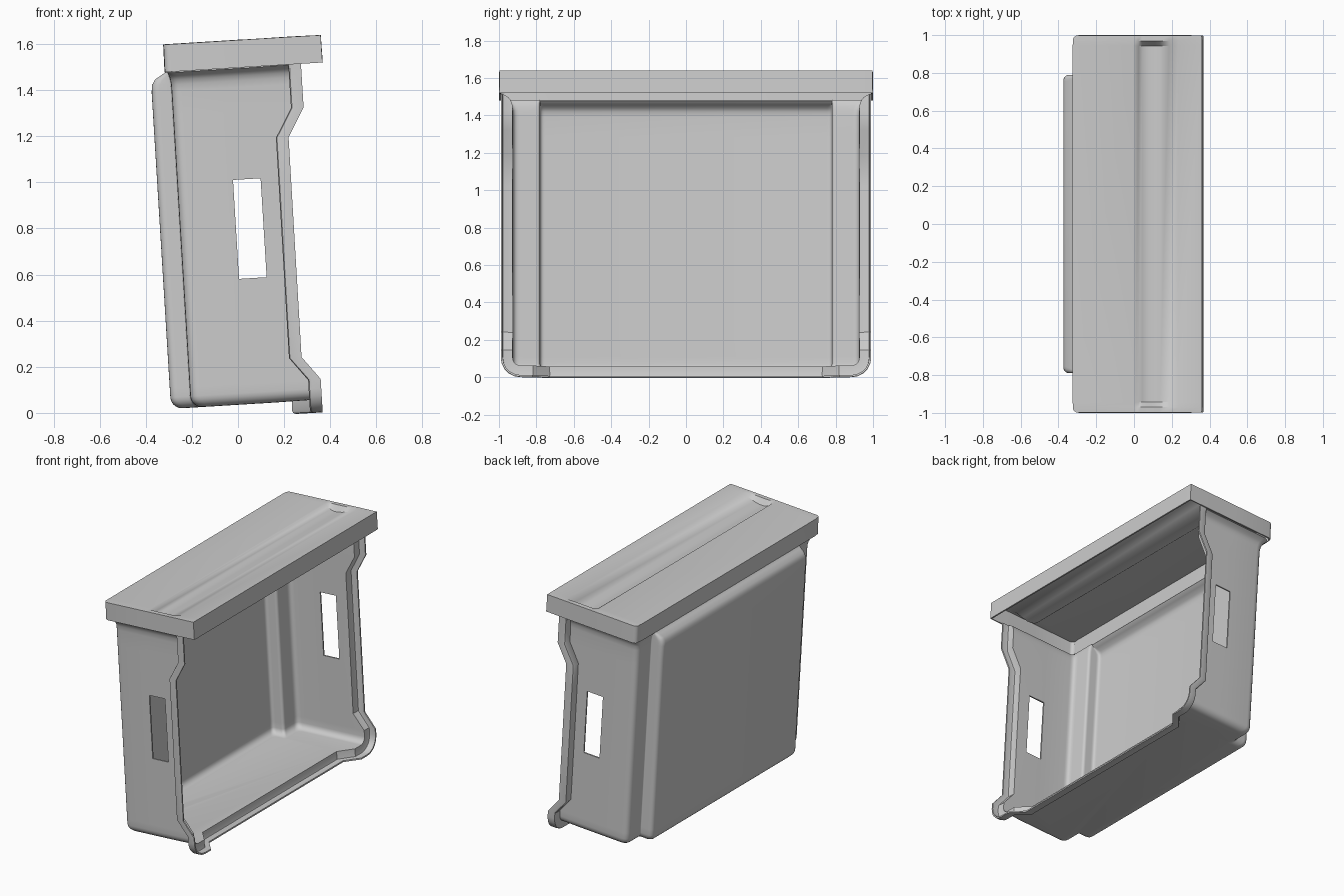
import bpy, bmesh, math
from mathutils import Vector

if "Cube" in bpy.data.objects:
    bpy.data.objects.remove(bpy.data.objects["Cube"])

TILT = math.radians(-3.5)      # everything is modelled upright, then leaned back
FLOOR, R = 0.04, 0.045         # floor height and floor edge radius
HALF, PANEL = 0.93, 0.785      # half widths of the tray and its raised back panel
RIM = 0.055


def finish(name, bm, thickness):
    bmesh.ops.recalc_face_normals(bm, faces=bm.faces)
    me = bpy.data.meshes.new(name)
    bm.to_mesh(me)
    bm.free()
    ob = bpy.data.objects.new(name, me)
    bpy.context.collection.objects.link(ob)
    ob.rotation_euler.y = TILT
    mod = ob.modifiers.new("wall", 'SOLIDIFY')
    mod.thickness, mod.offset = thickness, 0
    bpy.ops.object.select_all(action='DESELECT')
    ob.select_set(True)
    bpy.context.view_layer.objects.active = ob
    bpy.ops.object.modifier_apply(modifier=mod.name)
    bpy.ops.object.shade_smooth_by_angle(angle=math.radians(35))
    return ob


def interp(table, t):
    if t <= table[0][0]:
        return table[0][1]
    for (a, va), (b, vb) in zip(table, table[1:]):
        if t <= b:
            return va + (vb - va) * (t - a) / (b - a)
    return table[-1][1]


def fillet(a, c, b, r, n=5):
    a, c, b = Vector(a), Vector(c), Vector(b)
    p, q = c + (a - c).normalized() * r, c + (b - c).normalized() * r
    return [p * (1 - t) ** 2 + c * 2 * t * (1 - t) + q * t * t
            for t in (i / n for i in range(n + 1))]


# front edge of the side walls, height -> depth
EDGE = [(0.125, 0.317), (0.225, 0.24), (1.18, 0.242), (1.305, 0.315)]
SLOT_U, SLOT_W = (0.16, 0.04), (0.58, 1.01)


def outline(w, half, back, deep, panel):
    e = interp(EDGE, w)
    depth = back - deep
    c0, c1, c2, c3 = (e, -half), (back, -half), (back, -panel), (deep, -panel)
    pts = [Vector(c0)] + [Vector((u, -half)) for u in SLOT_U]
    pts += fillet(c0, c1, c2, 0.04)
    pts += fillet(c1, c2, c3, min(0.015, depth * 0.35))
    pts += fillet(c2, c3, (deep, 0), min(0.03, depth * 0.55))
    pts += [Vector((p.x, -p.y)) for p in reversed(pts)]
    return [(p.x, p.y, w) for p in pts]


# tray body: stacked outlines from the rounded floor edge to the flared top
rows, normals = [], []
for i in range(6):
    t = math.pi / 2 * i / 5
    d = R * (1 - math.sin(t))
    rows.append(outline(FLOOR + R * (1 - math.cos(t)), HALF - d, -0.197 + d, -0.284 + d, PANEL - d))
    normals.append(((math.sin(t), -math.cos(t)), RIM))
for w, flare, deep in [(0.125, 0, -0.284), (0.225, 0, -0.284), (0.58, 0, -0.284),
                       (1.01, 0, -0.284), (1.18, 0, -0.284), (1.305, 0, -0.284),
                       (1.41, 0, -0.284), (1.44, 0.002, -0.281), (1.462, 0.01, -0.268),
                       (1.478, 0.022, -0.24), (1.49, 0.042, -0.222), (1.496, 0.052, -0.217)]:
    rows.append(outline(w, HALF + flare, -0.197 - flare * 0.3, deep, PANEL))
    normals.append(((1, 0), RIM - flare))

bm = bmesh.new()
grid = [[bm.verts.new(p) for p in row] for row in rows]
n = len(grid[0])
for lo, hi in zip(grid, grid[1:]):
    in_slot = abs(lo[0].co.z - SLOT_W[0]) < 1e-4
    for j in range(n - 1):
        if in_slot and j in (1, n - 3):
            continue            # slot opening in each side wall
        bm.faces.new((lo[j], lo[j + 1], hi[j + 1], hi[j]))

# floor, with a front edge set back in the middle
front = [bm.verts.new((u, y, FLOOR)) for u, y in
         [(0.317, -0.82), (0.24, -0.73), (0.24, 0.73), (0.317, 0.82)]]
bm.faces.new(grid[0] + front[::-1])

# rim: steps outward from the front edge, then runs forward
path = [(r[0], (-m[0], m[1]), k) for r, (m, k) in zip(grid, normals)][::-1]
path += [(v, (0, -1), RIM) for v in front]
path += [(r[-1], m, k) for r, (m, k) in zip(grid, normals)]
prev = [v for v, _, _ in path]
for out, fwd in [(0.82, 0), (0.95, 0.003), (1, 0.012), (1, 0.05)]:
    cur = [bm.verts.new(v.co + Vector((fwd, m[0] * k * out, m[1] * k * out)))
           for v, m, k in path]
    for a, b, c, d in zip(prev, prev[1:], cur[1:], cur):
        bm.faces.new((a, b, c, d))
    prev = cur
finish("tray_body", bm, 0.01)

# lid: top plate with a long finger channel, and a skirt all round
TOP, SKIRT = 1.611, 0.116
section = [(-0.223, 0), (0.095, 0), (0.105, 0.004), (0.12, 0.018), (0.14, 0.03), (0.165, 0.037),
           (0.195, 0.038), (0.235, 0.031), (0.285, 0.017), (0.334, 0), (0.455, 0)]
stations = [(-0.995, 0), (-0.97, 0), (-0.945, 1), (0.945, 1), (0.97, 0), (0.995, 0)]
bm = bmesh.new()
grid = [[bm.verts.new((u, y, TOP - d * s)) for u, d in section] for y, s in stations]
for a, b in zip(grid, grid[1:]):
    for j in range(len(section) - 1):
        bm.faces.new((a[j], a[j + 1], b[j + 1], b[j]))
border = [e for e in bm.edges if e.is_boundary]
new = bmesh.ops.extrude_edge_only(bm, edges=border)["geom"]
for v in new:
    if isinstance(v, bmesh.types.BMVert):
        v.co.z -= SKIRT
corners = [e for e in bm.edges
           if abs(e.verts[0].co.z - e.verts[1].co.z) > 0.1
           and e.verts[0].co.x < -0.2 and abs(e.verts[0].co.y) > 0.99]
bmesh.ops.bevel(bm, geom=corners, offset=0.025, segments=4, profile=0.5, affect='EDGES')
finish("lid", bm, 0.01)
